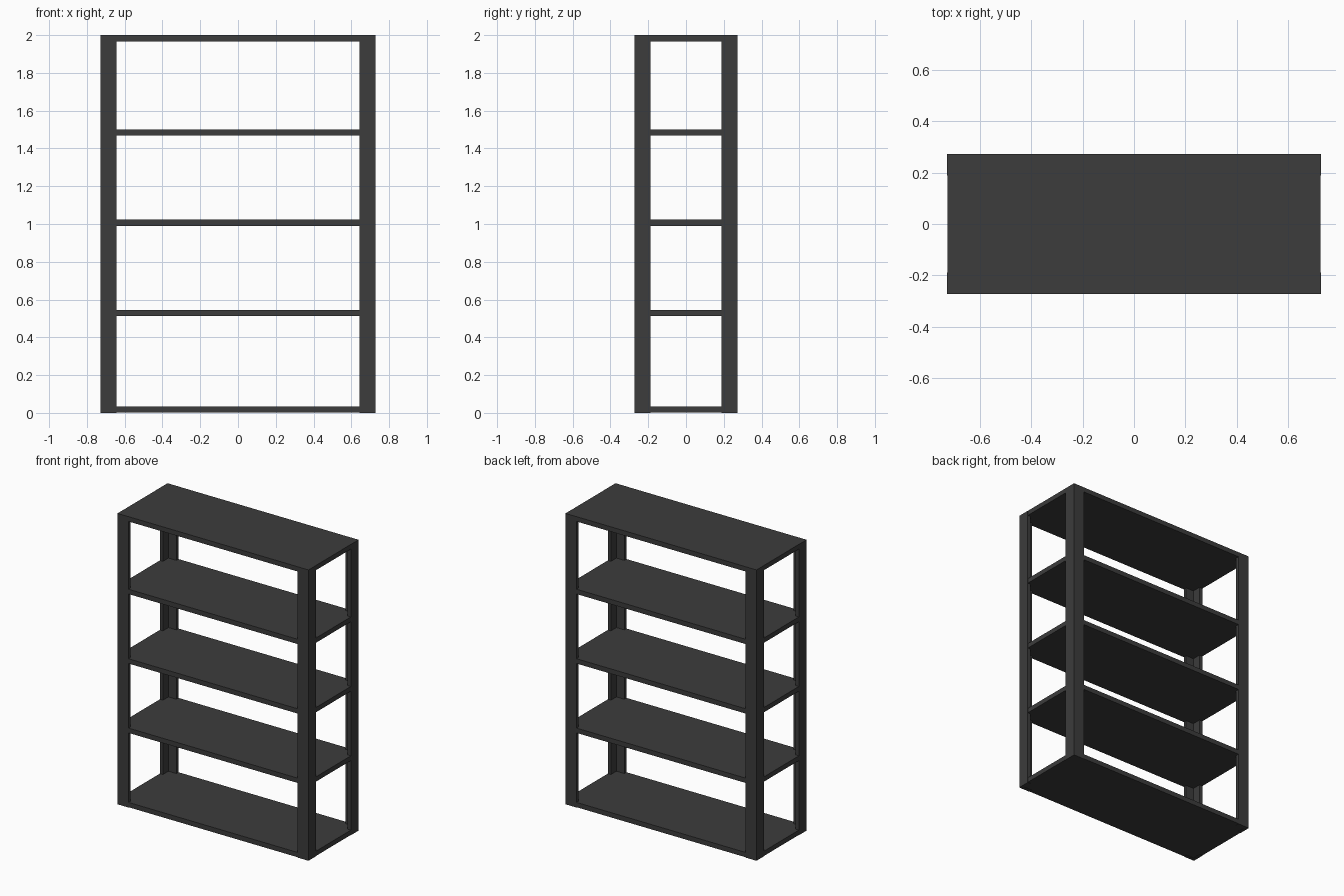
import bpy, bmesh

if "Cube" in bpy.data.objects:
    bpy.data.objects.remove(bpy.data.objects["Cube"])

HX, HY, H = 0.727, 0.272, 2.0     # half width, half depth, height
FLANGE, T = 0.084, 0.024          # angle-iron post: flange width and thickness
SHELF_T = 0.033


def prism(name, profile, z0, z1):
    """Extrude a flat outline from z0 up to z1."""
    bm = bmesh.new()
    face = bm.faces.new([bm.verts.new((x, y, z0)) for x, y in profile])
    ext = bmesh.ops.extrude_face_region(bm, geom=[face])
    top = [v for v in ext["geom"] if isinstance(v, bmesh.types.BMVert)]
    bmesh.ops.translate(bm, verts=top, vec=(0, 0, z1 - z0))
    bmesh.ops.recalc_face_normals(bm, faces=bm.faces)
    mesh = bpy.data.meshes.new(name)
    bm.to_mesh(mesh)
    bm.free()
    obj = bpy.data.objects.new(name, mesh)
    bpy.context.collection.objects.link(obj)
    mat = bpy.data.materials.get("dark_metal")
    if mat is None:
        mat = bpy.data.materials.new("dark_metal")
        mat.diffuse_color = (0.045, 0.045, 0.045, 1)
        mat.use_nodes = True
        mat.node_tree.nodes["Principled BSDF"].inputs["Base Color"].default_value = mat.diffuse_color
    mesh.materials.append(mat)
    return obj


# L-section corner posts
for side, sx in (("left", -1), ("right", 1)):
    for end, sy in (("front", -1), ("back", 1)):
        ell = [(HX, HY), (HX - FLANGE, HY), (HX - FLANGE, HY - T),
               (HX - T, HY - T), (HX - T, HY - FLANGE), (HX, HY - FLANGE)]
        prism(f"{end}_{side}_post", [(sx * x, sy * y) for x, y in ell], 0, H)

# Shelves, flush with the outside of the posts
e = 0.0005
rect = [(-HX + e, -HY + e), (HX - e, -HY + e), (HX - e, HY - e), (-HX + e, HY - e)]
levels = [("bottom_shelf", SHELF_T + 0.002), ("lower_shelf", 0.546), ("middle_shelf", 1.023),
          ("upper_shelf", 1.501), ("top_shelf", H)]
for name, top in levels:
    prism(name, rect, max(0, top - SHELF_T), top)
